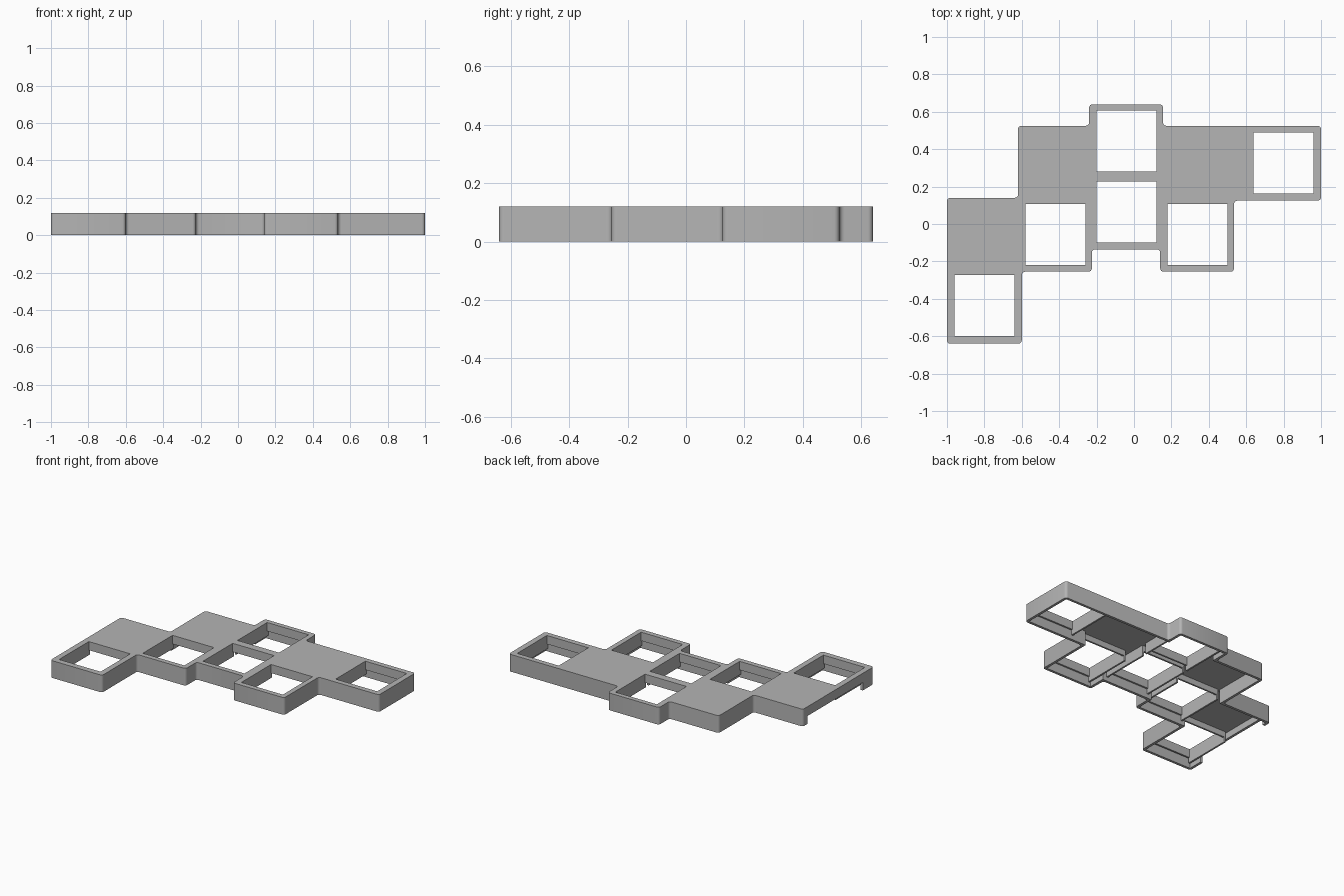
import bpy
import bmesh
from mathutils import Vector

cube = bpy.data.objects.get("Cube")
if cube:
    bpy.data.objects.remove(cube, do_unlink=True)

HEIGHT, PLATE, WALL, LINER = 0.12, 0.02, 0.018, 0.012
UNDERSIDE = HEIGHT - PLATE

grey = bpy.data.materials.new("matte_grey")
grey.use_nodes = True
COLOUR = (0.46, 0.46, 0.46, 1)
grey.diffuse_color = COLOUR
grey.node_tree.nodes["Principled BSDF"].inputs["Base Color"].default_value = COLOUR


def prism(name, points, z0, z1, radius=0):
    """Upright prism over an outline, with optionally rounded corners."""
    bm = bmesh.new()
    face = bm.faces.new([bm.verts.new((x, y, z0)) for x, y in points])
    top = bmesh.ops.extrude_face_region(bm, geom=[face])["geom"]
    for v in top:
        if isinstance(v, bmesh.types.BMVert):
            v.co.z = z1
    bmesh.ops.recalc_face_normals(bm, faces=bm.faces)
    if radius:
        upright = [e for e in bm.edges
                   if abs(e.verts[0].co.z - e.verts[1].co.z) > 0.01]
        bmesh.ops.bevel(bm, geom=upright, offset=radius, segments=4,
                        profile=0.5, affect='EDGES')
    mesh = bpy.data.meshes.new(name)
    bm.to_mesh(mesh)
    bm.free()
    mesh.materials.append(grey)
    obj = bpy.data.objects.new(name, mesh)
    bpy.context.collection.objects.link(obj)
    return obj


def box(name, x0, x1, y0, y1, z0, z1):
    return prism(name, [(x0, y0), (x1, y0), (x1, y1), (x0, y1)], z0, z1)


def inward(points, t):
    """Offset a counter-clockwise right-angled outline towards its inside."""
    pts = [Vector(p) for p in points]
    result = []
    for i, p in enumerate(pts):
        a = (p - pts[i - 1]).normalized()
        b = (pts[(i + 1) % len(pts)] - p).normalized()
        result.append(p + t * Vector((-a.y - b.y, a.x + b.x)))
    return result


def cut(target, cutter):
    cutter.hide_render = True
    mod = target.modifiers.new("cut", 'BOOLEAN')
    mod.operation, mod.solver, mod.object = 'DIFFERENCE', 'EXACT', cutter
    bpy.context.view_layer.objects.active = target
    bpy.ops.object.modifier_apply(modifier=mod.name)
    bpy.data.objects.remove(cutter, do_unlink=True)


# Stepped shell, open underneath
outline = [(-1, -.64), (-.6, -.64), (-.6, -.255), (-.225, -.255),
           (-.225, -.135), (.14, -.135), (.14, -.255), (.535, -.255),
           (.535, .125), (1, .125), (1, .525), (.155, .525),
           (.155, .64), (-.24, .64), (-.24, .525), (-.62, .525),
           (-.62, .14), (-1, .14)]
shell = prism("case_shell", outline, 0, HEIGHT, 0.018)
cut(shell, prism("cavity", inward(outline, WALL), -.1, UNDERSIDE))

# Low opening in the side wall
cut(shell, box("side_opening", -1.1, -.976, -.52, .09, -.1, .055))

# Square windows with hanging liners, longer on the two x sides
W, D = 0.32, 0.327
windows = [(-.96, -.6), (-.58, -.22), (-.2, -.1), (-.2, .28), (.18, -.22), (.64, .162)]
for i, (x, y) in enumerate(windows, 1):
    cut(shell, box("window", x, x + W, y, y + D, -.1, .2))
    for side, edge in (("right", x - LINER), ("left", x + W)):
        box(f"window_{i}_{side}_liner", edge, edge + LINER,
            y - LINER, y + D + LINER, .025, UNDERSIDE)
    for side, edge in (("front", y - LINER), ("back", y + D)):
        box(f"window_{i}_{side}_liner", x, x + W,
            edge, edge + LINER, .06, UNDERSIDE)

# Smooth the rounded corners, keep the edges crisp
bpy.ops.object.select_all(action='DESELECT')
shell.select_set(True)
bpy.context.view_layer.objects.active = shell
bpy.ops.object.shade_smooth_by_angle(angle=0.6)
